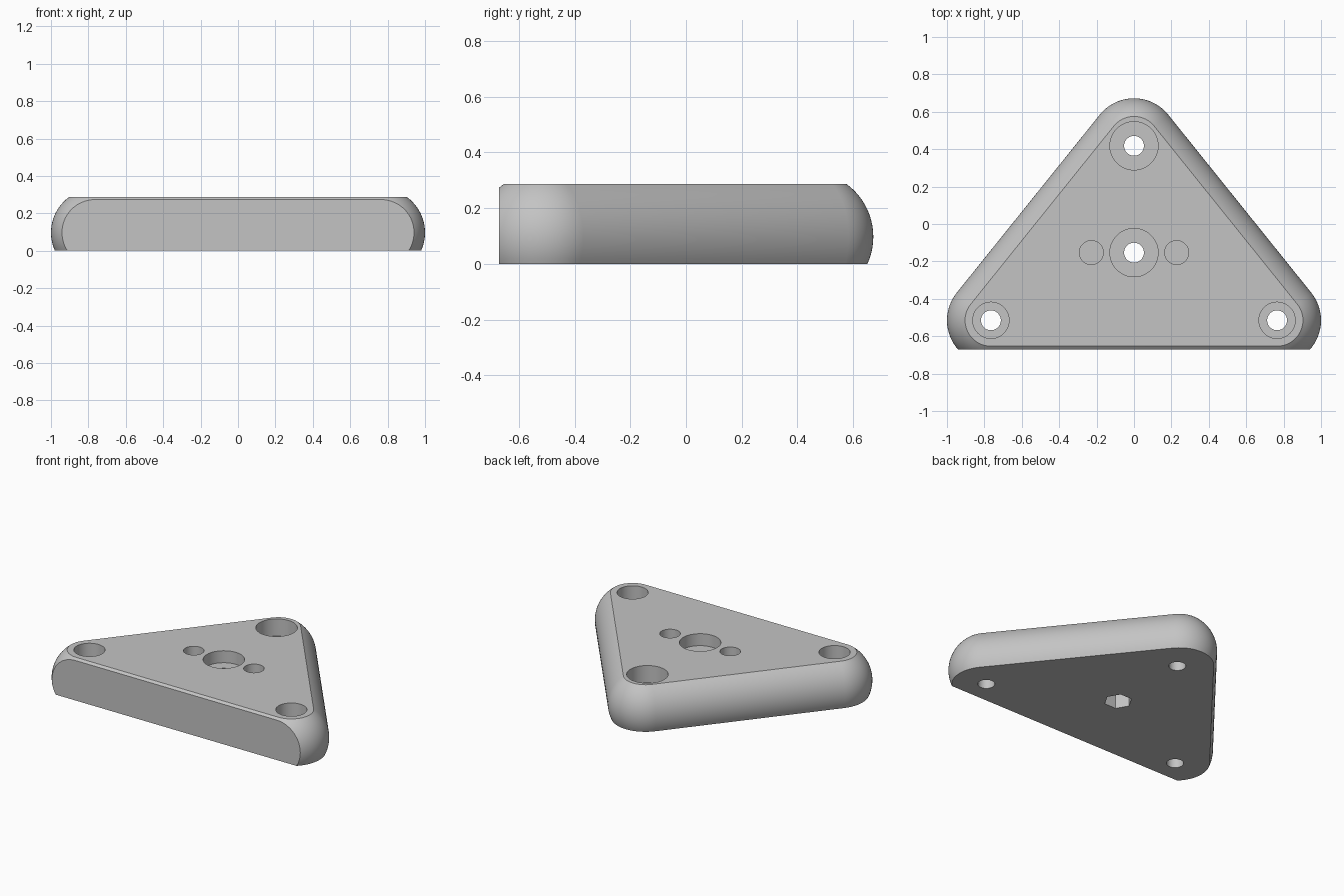
import bpy, bmesh, math

cube = bpy.data.objects.get("Cube")
if cube:
    bpy.data.objects.remove(cube, do_unlink=True)

HEIGHT, RADIUS, MID_Z = 0.287, 0.235, 0.097
CORNER_X, CORNER_Y, APEX_Y = 0.765, -0.515, 0.437
FRONT_Y, CENTRE_Y = -0.67, -0.153

grey = bpy.data.materials.new("plain grey")
grey.use_nodes = True
grey.diffuse_color = (0.55, 0.55, 0.55, 1)
grey.node_tree.nodes["Principled BSDF"].inputs["Base Color"].default_value = grey.diffuse_color


def loft(name, rings):
    """Skin a stack of equal-length rings and cap both ends."""
    bm = bmesh.new()
    rows = [[bm.verts.new(p) for p in ring] for ring in rings]
    n = len(rows[0])
    for low, high in zip(rows, rows[1:]):
        for i in range(n):
            j = (i + 1) % n
            bm.faces.new((low[i], low[j], high[j], high[i]))
    bm.faces.new(rows[0][::-1])
    bm.faces.new(rows[-1])
    mesh = bpy.data.meshes.new(name)
    obj = bpy.data.objects.new(name, mesh)
    bpy.context.collection.objects.link(obj)
    mesh.materials.append(grey)
    return obj, bm


def outline(z):
    """Rounded triangle: the section at height z through three joined balls."""
    r = math.sqrt(RADIUS ** 2 - (z - MID_Z) ** 2)
    a = math.atan2(CORNER_X, APEX_Y - CORNER_Y)
    corners = [(CORNER_X, CORNER_Y, -math.pi / 2, a),
               (0, APEX_Y, a, math.pi - a),
               (-CORNER_X, CORNER_Y, math.pi - a, math.pi * 1.5)]
    points = []
    for x, y, start, end in corners:
        for i in range(21):
            t = start + (end - start) * i / 20
            points.append((x + r * math.cos(t), y + r * math.sin(t), z))
    return points


# Rounded body, sliced flat along the front
low = math.asin(-MID_Z / RADIUS)
high = math.asin((HEIGHT - MID_Z) / RADIUS)
levels = [MID_Z + RADIUS * math.sin(low + (high - low) * i / 16) for i in range(17)]
body, bm = loft("base_plate", [outline(z) for z in levels])
cut = bmesh.ops.bisect_plane(bm, geom=bm.verts[:] + bm.edges[:] + bm.faces[:],
                             plane_co=(0, FRONT_Y, 0), plane_no=(0, -1, 0), clear_outer=True)
rim = [e for e in cut["geom_cut"] if isinstance(e, bmesh.types.BMEdge)]
bmesh.ops.holes_fill(bm, edges=rim, sides=0)
bmesh.ops.recalc_face_normals(bm, faces=bm.faces)
bm.to_mesh(body.data)
bm.free()


def drill(x, y, radius, bottom, top, sides=48):
    """Subtract an upright prism from the body."""
    rings = [[(x + radius * math.cos(math.tau * i / sides),
               y + radius * math.sin(math.tau * i / sides), z) for i in range(sides)]
             for z in (bottom, top)]
    cutter, bm = loft("hole_cutter", rings)
    bm.to_mesh(cutter.data)
    bm.free()
    cutter.hide_render = True
    mod = body.modifiers.new("hole", "BOOLEAN")
    mod.operation, mod.solver, mod.object = "DIFFERENCE", "EXACT", cutter
    bpy.context.view_layer.objects.active = body
    bpy.ops.object.modifier_apply(modifier=mod.name)
    bpy.data.objects.remove(cutter, do_unlink=True)


# Screw holes: counterbore from above, then the through hole
ABOVE, BELOW = HEIGHT + 0.1, -0.1
screws = [(-CORNER_X, CORNER_Y, 0.097, 0.165), (CORNER_X, CORNER_Y, 0.097, 0.165),
          (0, 0.418, 0.129, 0.17), (0, CENTRE_Y, 0.129, 0.205)]
for x, y, radius, floor in screws:
    drill(x, y, radius, floor, ABOVE)
    drill(x, y, 0.053, BELOW, ABOVE)

# Blind pockets beside the centre
for side in (-1, 1):
    drill(side * 0.228, CENTRE_Y, 0.064, HEIGHT - 0.09, ABOVE)

# Hexagonal nut pocket underneath
drill(0, CENTRE_Y, 0.088, BELOW, 0.12, sides=6)

bpy.ops.object.select_all(action="DESELECT")
body.select_set(True)
bpy.context.view_layer.objects.active = body
bpy.ops.object.shade_smooth_by_angle(angle=math.radians(25))
